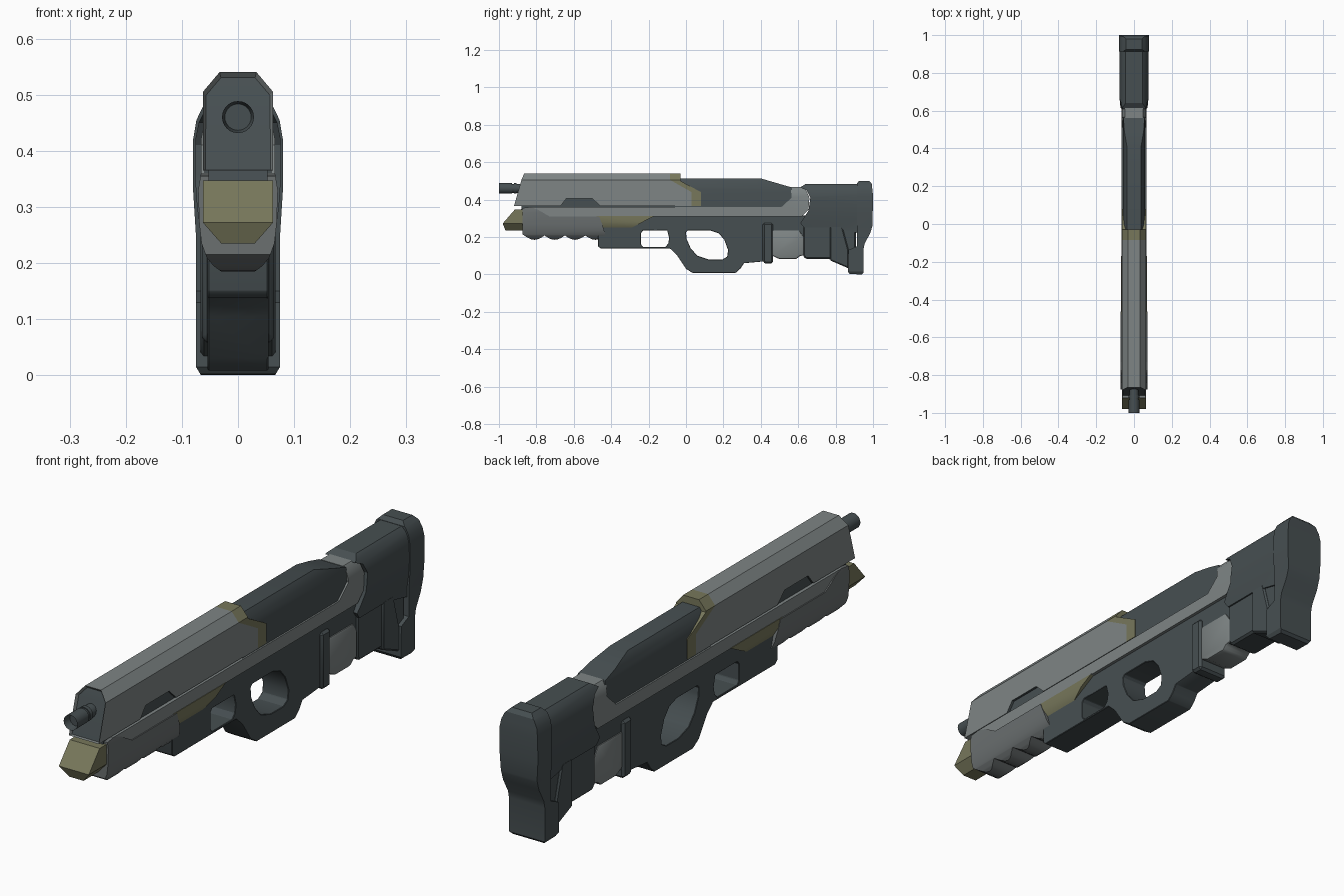
import bpy, bmesh, math
from mathutils import Matrix, Vector


def material(name, rgb):
    m = bpy.data.materials.new(name)
    m.diffuse_color = (*rgb, 1)
    return m


DARK = material("dark_grey", (0.062, 0.078, 0.083))
MID = material("mid_grey", (0.145, 0.16, 0.162))
LIGHT = material("light_grey", (0.21, 0.235, 0.235))
OLIVE = material("olive", (0.185, 0.185, 0.105))


def width_at(levels, z):
    if z <= levels[0][0]:
        return levels[0][1]
    for (z0, w0), (z1, w1) in zip(levels, levels[1:]):
        if z <= z1:
            return w0 + (w1 - w0) * (z - z0) / (z1 - z0)
    return levels[-1][1]


def bake(ob):
    """Replace the mesh by its modified result."""
    dg = bpy.context.evaluated_depsgraph_get()
    me = bpy.data.meshes.new_from_object(ob.evaluated_get(dg))
    ob.modifiers.clear()
    ob.data = me


def finish(name, bm, mats, bevel=0, segs=1, cutters=(), smooth=30):
    me = bpy.data.meshes.new(name)
    bm.to_mesh(me)
    bm.free()
    for m in mats:
        me.materials.append(m)
    ob = bpy.data.objects.new(name, me)
    bpy.context.collection.objects.link(ob)
    for c in cutters:
        mod = ob.modifiers.new("cut", 'BOOLEAN')
        mod.object, mod.operation, mod.solver = c, 'DIFFERENCE', 'EXACT'
    if bevel:
        mod = ob.modifiers.new("bevel", 'BEVEL')
        mod.width, mod.segments = bevel, segs
        mod.limit_method, mod.angle_limit = 'ANGLE', math.radians(35)
    if cutters or bevel:
        bake(ob)
    for c in cutters:
        bpy.data.objects.remove(c)
    bpy.ops.object.select_all(action='DESELECT')
    ob.select_set(True)
    bpy.context.view_layer.objects.active = ob
    bpy.ops.object.shade_smooth_by_angle(angle=math.radians(smooth))
    return ob


def prism(name, profile, width, mat, inset=None, **kw):
    """Side profile (y, z) extruded across x; width is a half width or (z, half width) levels."""
    levels = width if isinstance(width, list) else [(0, width)]
    bm = bmesh.new()
    f = bm.faces.new([bm.verts.new((-1, y, z)) for y, z in profile])
    new = bmesh.ops.extrude_face_region(bm, geom=[f])['geom']
    bmesh.ops.translate(bm, vec=(2, 0, 0), verts=[v for v in new if isinstance(v, bmesh.types.BMVert)])
    if len(levels) > 1:
        for z, _ in levels:
            bmesh.ops.bisect_plane(bm, geom=bm.verts[:] + bm.edges[:] + bm.faces[:], dist=1e-5,
                                   plane_co=(0, 0, z), plane_no=(0, 0, 1))
    for v in bm.verts:
        v.co.x *= width_at(levels, v.co.z)
    bmesh.ops.recalc_face_normals(bm, faces=bm.faces[:])
    mats = [mat]
    if inset:
        front = [f for f in bm.faces if f.normal.y < -0.8]
        bmesh.ops.inset_region(bm, faces=front, thickness=inset, depth=-0.012)
        for f in front:
            f.material_index = 1
        mats.append(DARK)
    return finish(name, bm, mats, **kw)


def cutter(profile):
    ob = prism("cutter", profile, 0.2, DARK)
    ob.hide_render = True
    return ob


# Barrel shroud with side slots, dark front plate and olive rear band
octo = [(0.365, 0.0625), (0.505, 0.0625), (0.54, 0.033)]
slot = cutter([(-0.68, 0.35), (-0.67, 0.367), (-0.64, 0.405), (-0.50, 0.405), (-0.46, 0.367), (-0.46, 0.35)])
prism("shroud", [(-0.92, 0.365), (-0.88, 0.505), (-0.865, 0.54), (-0.085, 0.54), (-0.085, 0.505),
                 (0.03, 0.44), (0.03, 0.365)], octo, LIGHT, inset=0.006, cutters=[slot])
prism("shroud_band", [(-0.085, 0.54), (-0.03, 0.54), (-0.03, 0.50), (0.08, 0.44), (0.08, 0.365),
                      (0.03, 0.365), (0.03, 0.44), (-0.085, 0.505)], octo, OLIVE)
prism("inner_core", [(-0.89, 0.30), (-0.87, 0.41), (0.0, 0.41), (0.5, 0.37), (0.5, 0.25), (-0.8, 0.25)], 0.053, DARK)

# Barrel tip
bm = bmesh.new()
for y0, y1, r in [(-0.93, -0.84, 0.024), (-0.92, -0.905, 0.028), (-1.0, -0.93, 0.0285)]:
    mat = Matrix.Translation((0, (y0 + y1) / 2, 0.46)) @ Matrix.Rotation(math.pi / 2, 4, 'X')
    bmesh.ops.create_cone(bm, cap_ends=True, segments=24, radius1=r, radius2=r, depth=y1 - y0, matrix=mat)
tip = [f for f in bm.faces if f.normal.y < -0.9 and f.calc_center_median().y < -0.99]
bmesh.ops.inset_region(bm, faces=tip, thickness=0.005, depth=0)
bmesh.ops.translate(bm, vec=(0, 0.03, 0), verts=tip[0].verts)
finish("barrel_tip", bm, [DARK])

# Dark receiver cover behind the shroud
prism("receiver_cover", [(-0.06, 0.36), (-0.06, 0.513), (0.40, 0.513), (0.565, 0.465), (0.58, 0.40), (0.53, 0.35)],
      [(0.35, 0.06), (0.45, 0.059), (0.485, 0.052), (0.513, 0.036)], DARK)

# Long side rail rising into the rear collar
prism("side_rail", [(-0.86, 0.345), (-0.84, 0.36), (0.51, 0.36), (0.565, 0.41), (0.56, 0.468), (0.635, 0.468),
                    (0.66, 0.41), (0.655, 0.345), (0.62, 0.31), (-0.75, 0.31)],
      [(0.31, 0.066), (0.42, 0.066), (0.45, 0.06), (0.47, 0.045)], LIGHT)

# Scalloped handguard
lobes = [(-0.43 - 0.435 * i / 32, 0.208 - 0.023 * abs(math.sin(math.pi * i / 8))) for i in range(33)]
prism("handguard", lobes + [(-0.875, 0.215), (-0.875, 0.355), (-0.83, 0.36), (-0.79, 0.345), (-0.73, 0.31), (-0.465, 0.31),
                            (-0.445, 0.26)],
      [(0.185, 0.03), (0.195, 0.044), (0.21, 0.056), (0.235, 0.065), (0.27, 0.069), (0.33, 0.071), (0.36, 0.066)],
      MID, smooth=25)

# Olive nose block and lower side plates
prism("nose_block", [(-0.915, 0.347), (-0.98, 0.272), (-0.965, 0.235), (-0.86, 0.235), (-0.86, 0.347)],
      [(0.235, 0.03), (0.272, 0.0625), (0.347, 0.0625)], OLIVE)
prism("lower_side_plate", [(-0.48, 0.312), (-0.17, 0.312), (-0.285, 0.252), (-0.46, 0.252)],
      [(0.252, 0.054), (0.28, 0.068), (0.312, 0.068)], OLIVE)

# Lower body with front window and trigger opening
window = cutter([(-0.24, 0.16), (-0.23, 0.147), (-0.11, 0.147), (-0.095, 0.165), (-0.09, 0.195), (-0.10, 0.235),
                 (-0.23, 0.235), (-0.24, 0.222)])
opening = cutter([(0.0, 0.225), (0.01, 0.235), (0.13, 0.235), (0.175, 0.22), (0.205, 0.185), (0.225, 0.13),
                  (0.22, 0.095), (0.195, 0.08), (0.12, 0.08), (0.06, 0.10), (0.025, 0.14), (0.003, 0.19)])
prism("lower_body", [(-0.47, 0.31), (-0.47, 0.15), (-0.455, 0.138), (-0.085, 0.138), (-0.05, 0.105), (0.0, 0.03),
                     (0.035, 0.008), (0.265, 0.008), (0.29, 0.03), (0.31, 0.06), (0.42, 0.07), (0.45, 0.10),
                     (0.65, 0.10), (0.65, 0.315)], 0.054, DARK, cutters=[window, opening], bevel=0.011)

# Magazine and its front rib
prism("magazine_rib", [(0.41, 0.275), (0.41, 0.065), (0.425, 0.058), (0.465, 0.058), (0.465, 0.275)], 0.064,
      DARK, bevel=0.009)
prism("magazine", [(0.46, 0.237), (0.605, 0.237), (0.63, 0.20), (0.63, 0.10), (0.61, 0.10), (0.59, 0.082),
                   (0.50, 0.082), (0.46, 0.10)], 0.059, LIGHT, bevel=0.008, segs=2)

# Stock: upper shell, lower frame, web and butt pad
prism("stock_shell", [(0.61, 0.465), (0.64, 0.484), (0.925, 0.484), (0.925, 0.22), (0.79, 0.25), (0.63, 0.25),
                      (0.612, 0.275), (0.655, 0.34), (0.665, 0.41), (0.645, 0.45)],
      [(0.25, 0.066), (0.30, 0.073), (0.36, 0.077), (0.42, 0.076), (0.45, 0.07), (0.47, 0.06), (0.484, 0.044)], DARK)
prism("stock_frame", [(0.625, 0.30), (0.625, 0.10), (0.64, 0.082), (0.765, 0.082), (0.87, 0.036), (0.91, 0.10),
                      (0.91, 0.30)], 0.06, DARK, bevel=0.008)
prism("stock_web", [(0.77, 0.26), (0.77, 0.075), (0.87, 0.032), (0.87, 0.13), (0.835, 0.26)], 0.067, DARK, bevel=0.006)
prism("butt_pad", [(0.913, 0.485), (0.925, 0.50), (0.98, 0.50), (0.993, 0.485), (1.0, 0.42), (0.997, 0.26), (0.985, 0.22),
                   (0.955, 0.165), (0.95, 0.14), (0.95, 0.01), (0.94, 0.0), (0.875, 0.002), (0.865, 0.015),
                   (0.868, 0.13), (0.913, 0.15)],
      [(0.0, 0.066), (0.015, 0.075), (0.25, 0.075), (0.33, 0.08), (0.42, 0.08), (0.455, 0.074), (0.48, 0.062),
       (0.50, 0.042)], DARK)
